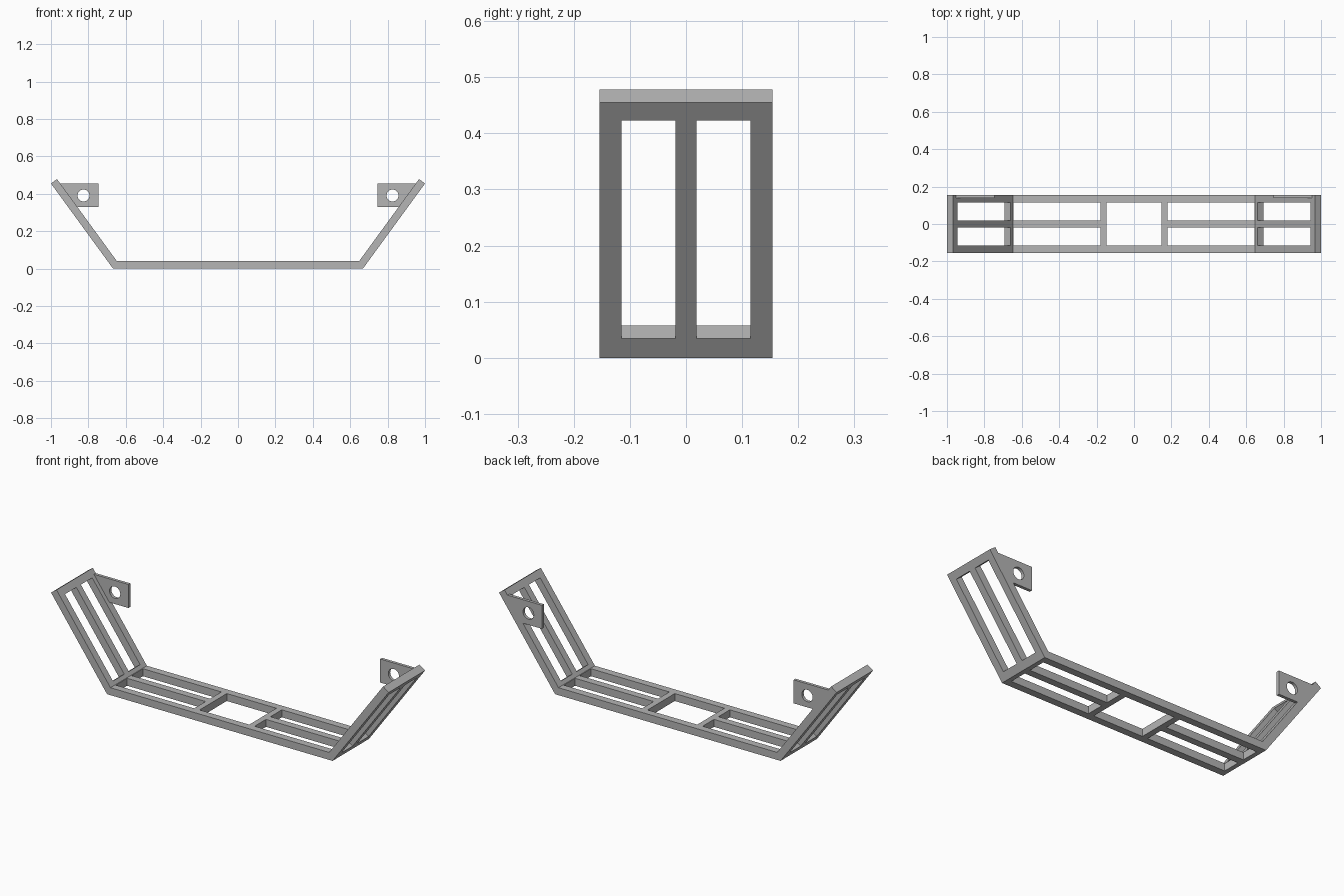
import bpy, bmesh, math
from mathutils import Vector

cube = bpy.data.objects.get("Cube")
if cube:
    bpy.data.objects.remove(cube)

grey = bpy.data.materials.new("plain_grey")
grey.use_nodes = True
colour = (0.46, 0.46, 0.46, 1)
grey.diffuse_color = colour
grey.node_tree.nodes["Principled BSDF"].inputs["Base Color"].default_value = colour

THICK, HALF_W = 0.04, 0.154
foot, tip = Vector((0.668, 0)), Vector((1.0, 0.455))
along = (tip - foot).normalized()
inward = Vector((-along.y, along.x)) * THICK


def arm_at(z):
    """Outer and inner profile points of the sloping arm at outer height z."""
    outer = foot + along * (z / along.y)
    return outer, outer + inward


# Profile stations of one half, from the middle to the arm tip
half = [(Vector((x, 0)), Vector((x, THICK))) for x in (0.147, 0.179, 0.644)]
mitre = arm_at(0)[1]
mitre = mitre + along * ((THICK - mitre.y) / along.y)
half.append((foot, mitre))
half += [arm_at(z) for z in (0.034, 0.423, 0.455)]
flip = lambda p: Vector((-p.x, p.y))
stations = [(flip(a), flip(b)) for a, b in reversed(half)] + half

# Strips across the width, and which of them are open in each section
rows = [-HALF_W, -0.115, -0.019, 0.019, 0.115, HALF_W]
slots, middle, full = {1, 3}, {1, 2, 3}, set()
half_open = [full, slots, full, full, slots, full]
open_rows = half_open[::-1] + [middle] + half_open


def solid(i, j):
    return 0 <= i < len(open_rows) and 0 <= j < 5 and j not in open_rows[i]


# Frame: one closed mesh, with walls wherever a solid cell meets an opening
bm = bmesh.new()
grid = {}
for i, pair in enumerate(stations):
    for j, y in enumerate(rows):
        for k, p in enumerate(pair):
            grid[i, j, k] = bm.verts.new((p.x, y, p.y))
for i in range(len(open_rows)):
    for j in range(5):
        if not solid(i, j):
            continue
        ring = [(i, j), (i + 1, j), (i + 1, j + 1), (i, j + 1)]
        bm.faces.new([grid[(*c, 1)] for c in ring])
        bm.faces.new([grid[(*c, 0)] for c in reversed(ring)])
        around = [(i, j - 1), (i + 1, j), (i, j + 1), (i - 1, j)]
        for n, cell in enumerate(around):
            if not solid(*cell):
                a, b = ring[n], ring[(n + 1) % 4]
                bm.faces.new([grid[(*a, 0)], grid[(*b, 0)], grid[(*b, 1)], grid[(*a, 1)]])
bmesh.ops.delete(bm, geom=[v for v in bm.verts if not v.link_faces], context='VERTS')
bmesh.ops.recalc_face_normals(bm, faces=bm.faces)
mesh = bpy.data.meshes.new("bent_frame")
bm.to_mesh(mesh)
bm.free()
mesh.materials.append(grey)
bpy.context.collection.objects.link(bpy.data.objects.new("bent_frame", mesh))


# Mounting tabs: flat plates with a round hole, at the back of each arm
def mounting_tab(name, side):
    low, high, depth = 0.329, 0.455, 0.016
    inner_x = lambda z: mitre.x + (z - mitre.y) * along.x / along.y
    outline = [(0.746, low), (inner_x(low), low), (inner_x(high), high), (0.746, high)]
    turns = [2 * math.pi * n / 32 for n in range(32)]
    hole = [(0.826 + 0.032 * math.cos(t), 0.391 + 0.032 * math.sin(t)) for t in turns]
    curve = bpy.data.curves.new(name, 'CURVE')
    curve.dimensions, curve.fill_mode = '2D', 'BOTH'
    curve.extrude = depth / 2
    for points in (outline, hole):
        spline = curve.splines.new('POLY')
        spline.points.add(len(points) - 1)
        for point, (x, z) in zip(spline.points, points):
            point.co = (side * x, z, 0, 1)
        spline.use_cyclic_u = True
    curve.materials.append(grey)
    tab = bpy.data.objects.new(name, curve)
    tab.location.y = HALF_W - depth / 2
    tab.rotation_euler.x = math.pi / 2
    bpy.context.collection.objects.link(tab)
    bpy.ops.object.select_all(action='DESELECT')
    tab.select_set(True)
    bpy.context.view_layer.objects.active = tab
    bpy.ops.object.convert(target='MESH')
    tab = bpy.context.object
    bm = bmesh.new()
    bm.from_mesh(tab.data)
    bmesh.ops.remove_doubles(bm, verts=bm.verts, dist=0.0001)
    bmesh.ops.recalc_face_normals(bm, faces=bm.faces)
    bm.to_mesh(tab.data)
    bm.free()
    bpy.ops.object.shade_smooth_by_angle(angle=math.radians(30))


mounting_tab("left_mounting_tab", 1)
mounting_tab("right_mounting_tab", -1)
